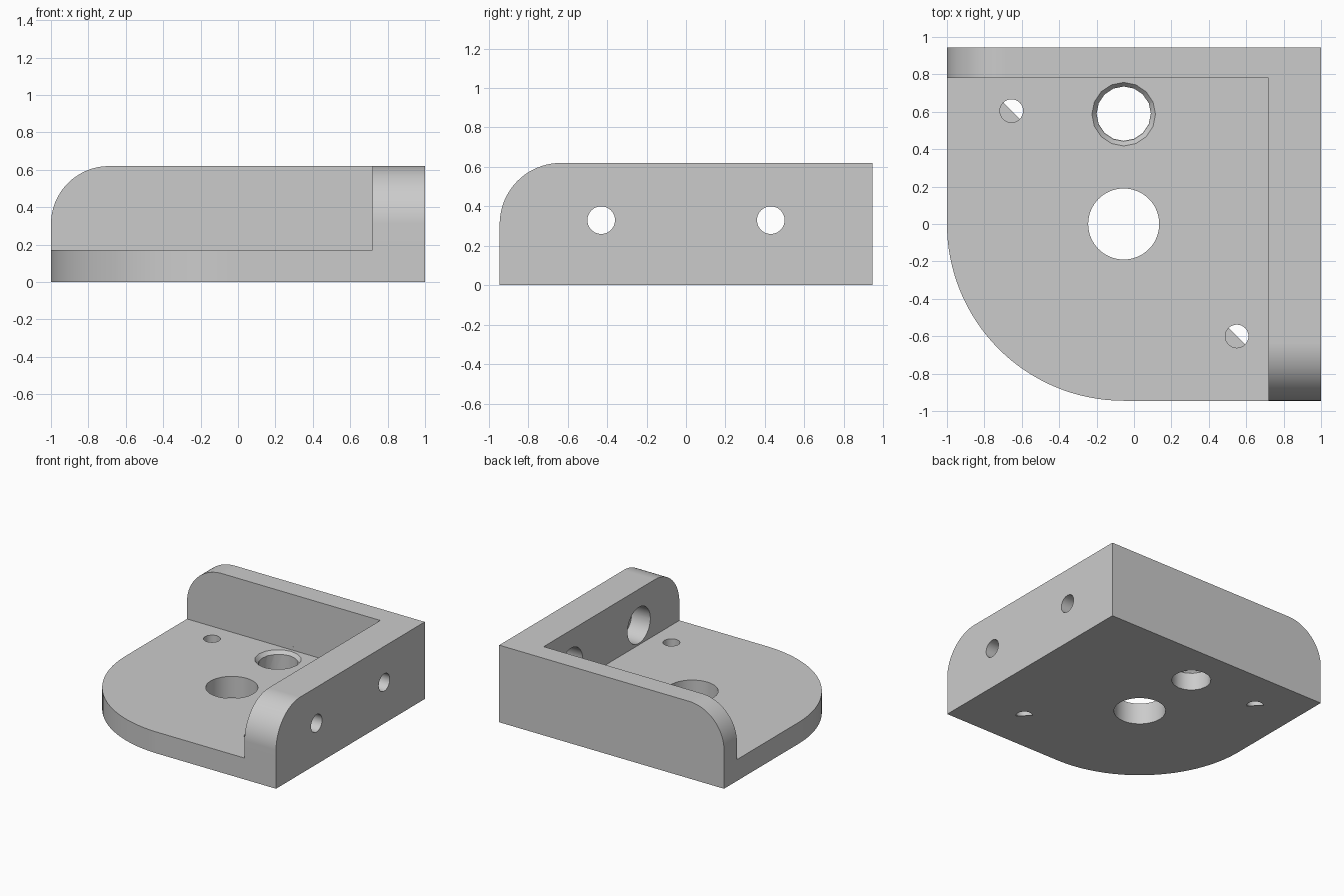
import bpy, bmesh, math
from mathutils import Matrix, Vector

cube = bpy.data.objects.get("Cube")
if cube:
    bpy.data.objects.remove(cube, do_unlink=True)

HALF_Y, HEIGHT, PLATE = 0.945, 0.62, 0.172
WALL_X, WALL_Y = 0.72, 0.78

grey = bpy.data.materials.new("light_grey")
grey.use_nodes = True
grey.diffuse_color = (0.6, 0.6, 0.6, 1)
grey.node_tree.nodes["Principled BSDF"].inputs["Base Color"].default_value = (0.6, 0.6, 0.6, 1)


def make_object(name, bm):
    bmesh.ops.recalc_face_normals(bm, faces=bm.faces)
    mesh = bpy.data.meshes.new(name)
    bm.to_mesh(mesh)
    bm.free()
    mesh.materials.append(grey)
    obj = bpy.data.objects.new(name, mesh)
    bpy.context.collection.objects.link(obj)
    return obj


def arc(cx, cy, r, start, end, steps):
    angles = [math.radians(start + (end - start) * i / steps) for i in range(steps + 1)]
    return [(cx + r * math.cos(a), cy + r * math.sin(a)) for a in angles]


def prism(name, points, to_3d, offset):
    """Extrude a flat outline, placed in space by to_3d, along offset."""
    bm = bmesh.new()
    face = bm.faces.new([bm.verts.new(to_3d(u, v)) for u, v in points])
    new = bmesh.ops.extrude_face_region(bm, geom=[face])["geom"]
    verts = [g for g in new if isinstance(g, bmesh.types.BMVert)]
    bmesh.ops.translate(bm, verts=verts, vec=Vector(offset))
    return make_object(name, bm)


def bore(name, axis, centre, r1, r2, depth, sides=48):
    """Cylinder or cone cutter centred on a point, along x or z."""
    bm = bmesh.new()
    turn = Matrix.Rotation(math.pi / 2, 4, "Y") if axis == "X" else Matrix()
    bmesh.ops.create_cone(bm, cap_ends=True, segments=sides, radius1=r1, radius2=r2,
                          depth=depth, matrix=Matrix.Translation(centre) @ turn)
    return make_object(name, bm)


def combine(target, tool, operation):
    mod = target.modifiers.new("combine", "BOOLEAN")
    mod.operation, mod.solver, mod.object = operation, "EXACT", tool
    tool.hide_render = True
    bpy.context.view_layer.objects.active = target
    bpy.ops.object.modifier_apply(modifier=mod.name)
    bpy.data.objects.remove(tool, do_unlink=True)


# Base plate with one large rounded corner
bracket = prism("corner_bracket",
                [(1, -HALF_Y), (1, HALF_Y), (-1, HALF_Y)]
                + arc(-1 + HALF_Y, 0, HALF_Y, 180, 270, 32),
                lambda u, v: (u, v, 0), (0, 0, PLATE))

# Back and side walls, each with a rounded free end
R = HEIGHT / 2


def wall_outline(start, end):
    return [(start, 0), (end, 0), (end, HEIGHT)] + arc(start + R, R, R, 90, 180, 20)


back_wall = prism("back_wall", wall_outline(-1, 1),
                  lambda u, v: (u, WALL_Y, v), (0, HALF_Y - WALL_Y, 0))
side_wall = prism("side_wall", wall_outline(-HALF_Y, HALF_Y),
                  lambda u, v: (WALL_X, u, v), (1 - WALL_X, 0, 0))
for wall in (back_wall, side_wall):
    combine(bracket, wall, "UNION")

# Plate holes: centre bore, chamfered bore and two small pin holes
PINS = [(-0.655, 0.605), (0.55, -0.6)]
cutters = [
    bore("centre_bore", "Z", (-0.055, 0, 0.1), 0.19, 0.19, 0.4, 64),
    bore("upper_bore", "Z", (-0.055, 0.59, 0.1), 0.145, 0.145, 0.4, 16),
    bore("upper_chamfer", "Z", (-0.055, 0.587, PLATE), 0.145, 0.195, 0.06, 16),
]
cutters += [bore("pin_hole", "Z", (x, y, 0.1), 0.062, 0.062, 0.4, 32) for x, y in PINS]

# Counterbored screw holes through the side wall
for y in (-0.43, 0.43):
    cutters.append(bore("screw_hole", "X", (0.86, y, 0.33), 0.07, 0.07, 0.6))
    cutters.append(bore("screw_recess", "X", (WALL_X + 0.04, y, 0.33), 0.145, 0.145, 0.25))
for cutter in cutters:
    combine(bracket, cutter, "DIFFERENCE")

# Thin half covers at the bottom of the pin holes
for i, (x, y) in enumerate(PINS):
    prism("pin_hole_cover_%d" % (i + 1), arc(x, y, 0.062, 135, 315, 16),
          lambda u, v: (u, v, 0), (0, 0, 0.004))

# Smooth curved surfaces, keep the edges crisp
bpy.ops.object.select_all(action="DESELECT")
bracket.select_set(True)
bpy.context.view_layer.objects.active = bracket
bpy.ops.object.shade_smooth_by_angle(angle=math.radians(30))
normals = bracket.modifiers.new("flat_face_normals", "WEIGHTED_NORMAL")
normals.keep_sharp = True
